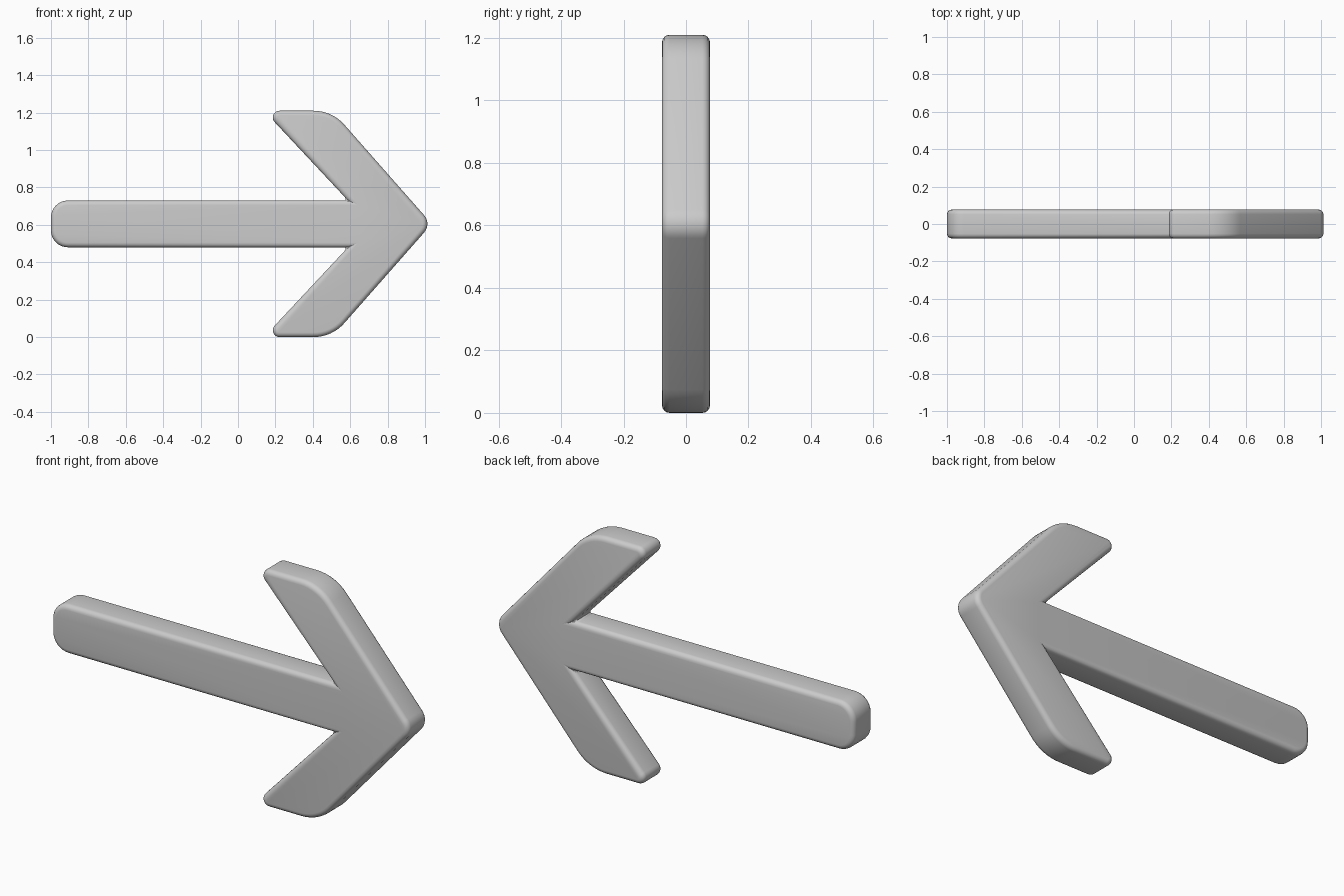
import bpy, bmesh, math
from mathutils import Vector

if "Cube" in bpy.data.objects:
    bpy.data.objects.remove(bpy.data.objects["Cube"])

MID_Z = 0.605      # height of the arrow's axis
HALF_Y = 0.077     # half thickness


def fillet(prev, cur, nxt, r, steps=8):
    """Arc points that round the corner at cur."""
    if r == 0:
        return [cur]
    a, b = (prev - cur).normalized(), (nxt - cur).normalized()
    half = a.angle(b) / 2
    centre = cur + (a + b).normalized() * (r / math.sin(half))
    start = cur + a * (r / math.tan(half)) - centre
    end = cur + b * (r / math.tan(half)) - centre
    total = start.angle(end)
    return [centre + (start * math.sin(total * (1 - i / steps))
                      + end * math.sin(total * i / steps)) / math.sin(total)
            for i in range(steps + 1)]


# upper half of the outline: (x, height above axis, corner radius)
upper = [(0.503, 0.605, 0.22), (0.139, 0.605, 0.036),
         (0.588, 0.125, 0), (-1.0, 0.125, 0.09)]
nose = [(1.036, 0.0, 0.07)]
corners = nose + upper + [(x, -z, r) for x, z, r in reversed(upper)]

pts = [Vector((x, z)) for x, z, _ in corners]
outline = []
for i, c in enumerate(corners):
    outline += fillet(pts[i - 1], pts[i], pts[(i + 1) % len(pts)], c[2])

# arrow plate: fill the outline and extrude through the thickness
bm = bmesh.new()
face = bm.faces.new([bm.verts.new((p.x, -HALF_Y, p.y + MID_Z)) for p in outline])
ext = bmesh.ops.extrude_face_region(bm, geom=[face])
bmesh.ops.translate(bm, vec=(0, 2 * HALF_Y, 0),
                    verts=[v for v in ext["geom"] if isinstance(v, bmesh.types.BMVert)])
bmesh.ops.recalc_face_normals(bm, faces=bm.faces)
mesh = bpy.data.meshes.new("arrow")
bm.to_mesh(mesh)
bm.free()
arrow = bpy.data.objects.new("arrow", mesh)
bpy.context.collection.objects.link(arrow)

# soft rim on the front and back edges
bev = arrow.modifiers.new("soft_edges", "BEVEL")
bev.width = 0.025
bev.segments = 4
bev.limit_method = 'ANGLE'
bev.angle_limit = math.radians(60)

bpy.context.view_layer.objects.active = arrow
arrow.select_set(True)
bpy.ops.object.modifier_apply(modifier="soft_edges")
bpy.ops.object.shade_smooth_by_angle(angle=math.radians(40))
